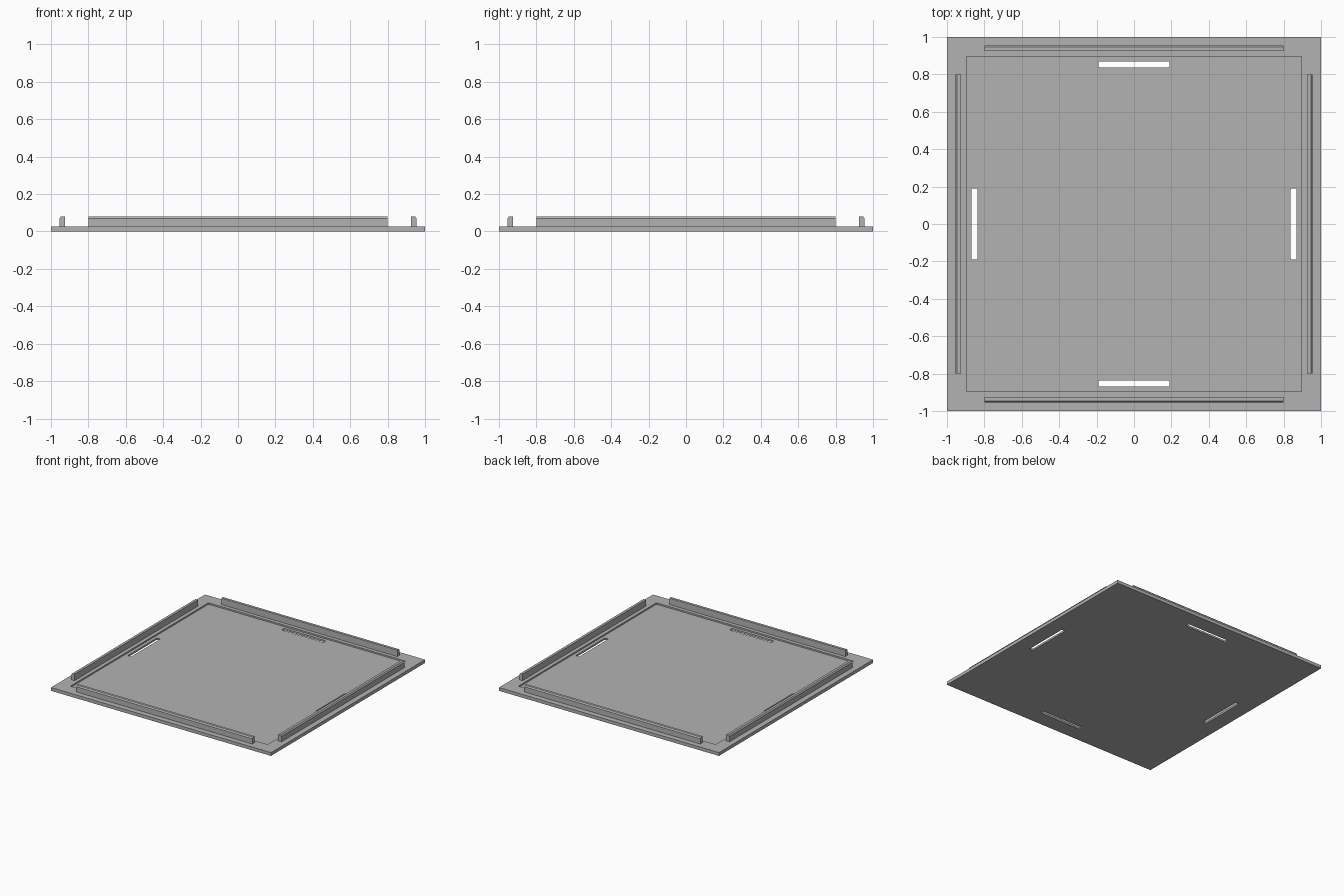
import bpy, bmesh, math
from mathutils import Matrix

if "Cube" in bpy.data.objects:
    bpy.data.objects.remove(bpy.data.objects["Cube"])

T = 0.027        # plate thickness
FLOOR = 0.015    # height of the recessed floor

grey = bpy.data.materials.new("plain_grey")
grey.diffuse_color = (0.45, 0.45, 0.45, 1)
grey.use_nodes = True
grey.node_tree.nodes["Principled BSDF"].inputs["Base Color"].default_value = grey.diffuse_color


def block(name, x0, x1, y0, y1, z0, z1, corner=0.0):
    """Box between limits, optionally with rounded vertical edges."""
    bm = bmesh.new()
    bmesh.ops.create_cube(bm, size=1)
    bm.transform(Matrix.Translation(((x0 + x1) / 2, (y0 + y1) / 2, (z0 + z1) / 2))
                 @ Matrix.Diagonal((x1 - x0, y1 - y0, z1 - z0, 1)))
    if corner:
        upright = [e for e in bm.edges
                   if abs(e.verts[0].co.z - e.verts[1].co.z) > 1e-4]
        bmesh.ops.bevel(bm, geom=upright, offset=corner, segments=3,
                        profile=0.5, affect='EDGES')
    return finish(name, bm)


def finish(name, bm):
    bmesh.ops.recalc_face_normals(bm, faces=bm.faces)
    mesh = bpy.data.meshes.new(name)
    bm.to_mesh(mesh)
    bm.free()
    mesh.materials.append(grey)
    obj = bpy.data.objects.new(name, mesh)
    bpy.context.collection.objects.link(obj)
    return obj


def cut(target, cutter):
    mod = target.modifiers.new(cutter.name, 'BOOLEAN')
    mod.operation = 'DIFFERENCE'
    mod.solver = 'EXACT'
    mod.object = cutter
    bpy.context.view_layer.objects.active = target
    bpy.ops.object.modifier_apply(modifier=mod.name)
    bpy.data.objects.remove(cutter)


# Base plate with a shallow square recess
plate = block("base_plate", -1, 1, -1, 1, 0, T)
cut(plate, block("recess_cutter", -0.896, 0.896, -0.896, 0.896, FLOOR, 0.1, 0.005))

# Four slots through the floor, one near each side
for s in (-1, 1):
    a, b = sorted((s * 0.838, s * 0.870))
    cut(plate, block("slot_cutter", -0.19, 0.19, a, b, -0.1, 0.1, 0.006))
    cut(plate, block("slot_cutter", a, b, -0.19, 0.19, -0.1, 0.1, 0.006))

# Raised rails, with the outer top edge chamfered
profile = [(-0.926, T), (-0.926, 0.08), (-0.947, 0.08), (-0.955, 0.070), (-0.955, T)]
for i, side in enumerate(("front", "right", "back", "left")):
    bm = bmesh.new()
    face = bm.faces.new([bm.verts.new((-0.8, y, z)) for y, z in profile])
    ext = bmesh.ops.extrude_face_region(bm, geom=[face])["geom"]
    bmesh.ops.translate(bm, vec=(1.6, 0, 0),
                        verts=[v for v in ext if isinstance(v, bmesh.types.BMVert)])
    bm.transform(Matrix.Rotation(i * math.pi / 2, 4, 'Z'))
    finish(side + "_rail", bm)
